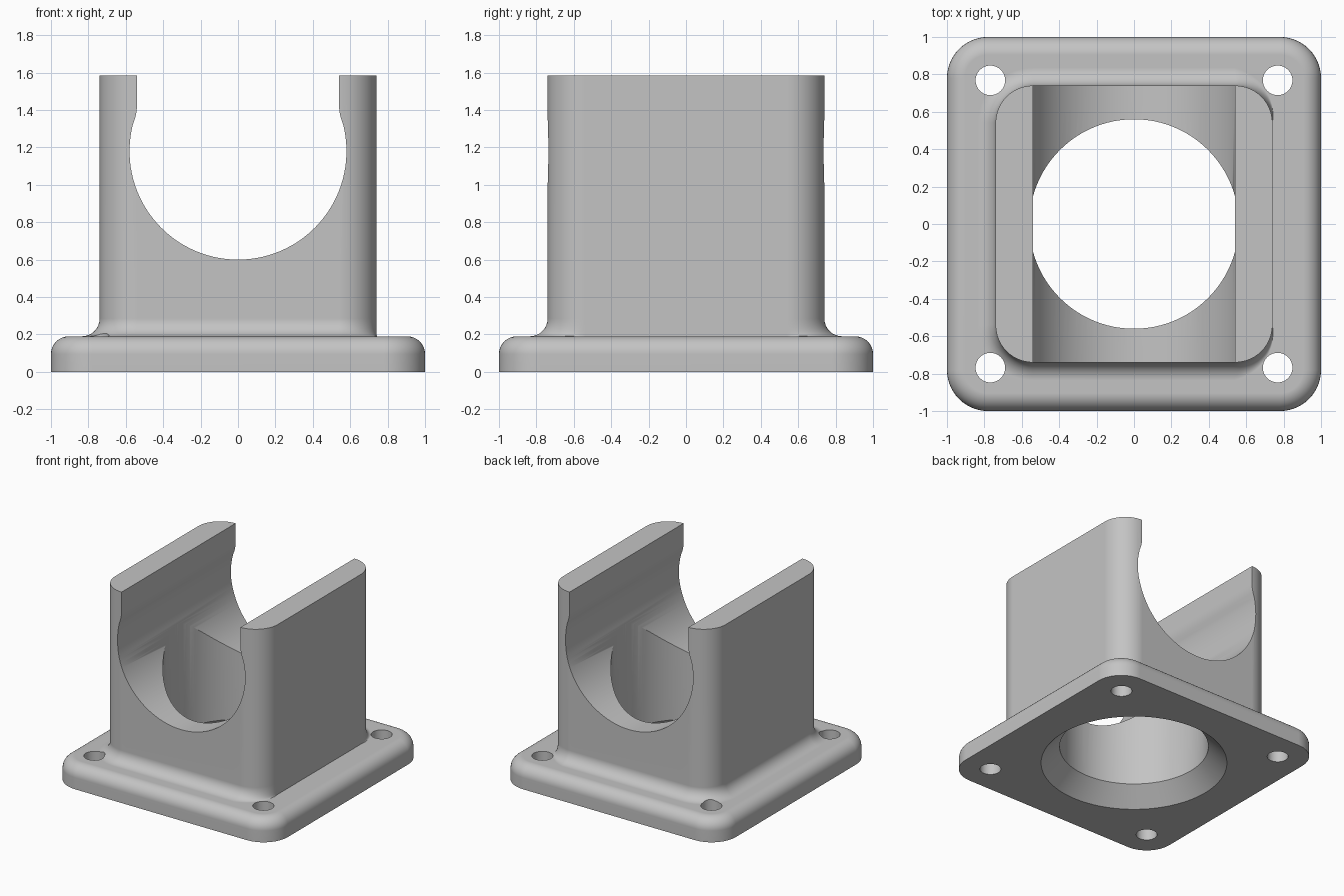
import bpy, bmesh, math

if "Cube" in bpy.data.objects:
    bpy.data.objects.remove(bpy.data.objects["Cube"])

grey = bpy.data.materials.new("plain grey")
grey.diffuse_color = (0.55, 0.55, 0.55, 1)
grey.use_nodes = True
grey.node_tree.nodes["Principled BSDF"].inputs["Base Color"].default_value = grey.diffuse_color


def loft(name, rings):
    """Closed solid through rings of equal point count."""
    bm = bmesh.new()
    loops = [[bm.verts.new(p) for p in ring] for ring in rings]
    n = len(loops[0])
    for a, b in zip(loops, loops[1:]):
        for i in range(n):
            j = (i + 1) % n
            bm.faces.new((a[i], a[j], b[j], b[i]))
    bm.faces.new(loops[0][::-1])
    bm.faces.new(loops[-1])
    bmesh.ops.recalc_face_normals(bm, faces=bm.faces)
    mesh = bpy.data.meshes.new(name)
    bm.to_mesh(mesh)
    bm.free()
    mesh.materials.append(grey)
    obj = bpy.data.objects.new(name, mesh)
    bpy.context.collection.objects.link(obj)
    return obj


def rounded_square(half, r, z, flare=0.0, fade=False, seg=14):
    """Rounded square; flare pushes it outwards, fading to none on the +x side."""
    pts = []
    for k, (sx, sy) in enumerate([(1, 1), (-1, 1), (-1, -1), (1, -1)]):
        for i in range(seg + 1):
            a = math.pi / 2 * (k + i / seg)
            f = 1.0
            if fade and k == 0:
                f = (i / seg) ** 1.2
            elif fade and k == 3:
                f = (1 - i / seg) ** 1.2
            d = r + flare * f
            pts.append((sx * (half - r) + d * math.cos(a),
                        sy * (half - r) + d * math.sin(a), z))
    return pts


def circle(x, y, r, z, n=96):
    return [(x + r * math.cos(2 * math.pi * i / n),
             y + r * math.sin(2 * math.pi * i / n), z) for i in range(n)]


def boolean(target, tool, operation):
    mod = target.modifiers.new("cut", 'BOOLEAN')
    mod.operation = operation
    mod.solver = 'EXACT'
    mod.object = tool
    bpy.context.view_layer.objects.active = target
    bpy.ops.object.modifier_apply(modifier=mod.name)
    bpy.data.objects.remove(tool, do_unlink=True)


# Base plate with a rounded upper edge
R = 0.095
rings = [rounded_square(1, 0.22, 0)]
for i in range(9):
    a = math.pi / 2 * i / 8
    inset = R * (1 - math.cos(a))
    rings.append(rounded_square(1 - inset, 0.22 - inset, 0.19 - R + R * math.sin(a)))
mount = loft("bearing_mount", rings)

# Upright block, flaring into the plate on three sides
rings = [rounded_square(0.74, 0.2, 0.1, R, True)]
for i in range(9):
    a = math.pi / 2 * i / 8
    rings.append(rounded_square(0.74, 0.2, 0.19 + R * (1 - math.cos(a)),
                                R * (1 - math.sin(a)), True))
rings.append(rounded_square(0.74, 0.2, 1.585))
boolean(mount, loft("upright_block", rings), 'UNION')

# Round channel front to back, with a narrower open neck
start = math.asin(0.14 / 0.58)
arc = [start - (math.pi + 2 * start) * i / 64 for i in range(65)]
neck = [(0.549, 1.36), (0.542, 1.395), (0.54, 1.425), (0.54, 1.8)]
profile = [(x, z) for x, z in reversed(neck)]
profile += [(0.58 * math.cos(a), 1.18 + 0.58 * math.sin(a)) for a in arc]
profile += [(-x, z) for x, z in neck]
boolean(mount, loft("channel_cutter", [[(x, y, z) for x, z in profile]
                                       for y in (-1.2, 1.2)]), 'DIFFERENCE')

# Vertical bore with a conical mouth underneath
boolean(mount, loft("bore_cutter", [circle(0, 0, 0.75, -0.05), circle(0, 0, 0.56, 0.14),
                                    circle(0, 0, 0.56, 1.2)]), 'DIFFERENCE')

# Four screw holes
for sx in (-1, 1):
    for sy in (-1, 1):
        boolean(mount, loft("screw_hole_cutter",
                            [circle(sx * 0.768, sy * 0.768, 0.079, z, 40)
                             for z in (-0.1, 0.6)]), 'DIFFERENCE')

# Smooth curves, crisp edges, flat planes
bpy.ops.object.select_all(action='DESELECT')
mount.select_set(True)
bpy.context.view_layer.objects.active = mount
bpy.ops.object.shade_smooth_by_angle(angle=math.radians(30))
weighted = mount.modifiers.new("flat planes", 'WEIGHTED_NORMAL')
weighted.keep_sharp = True
